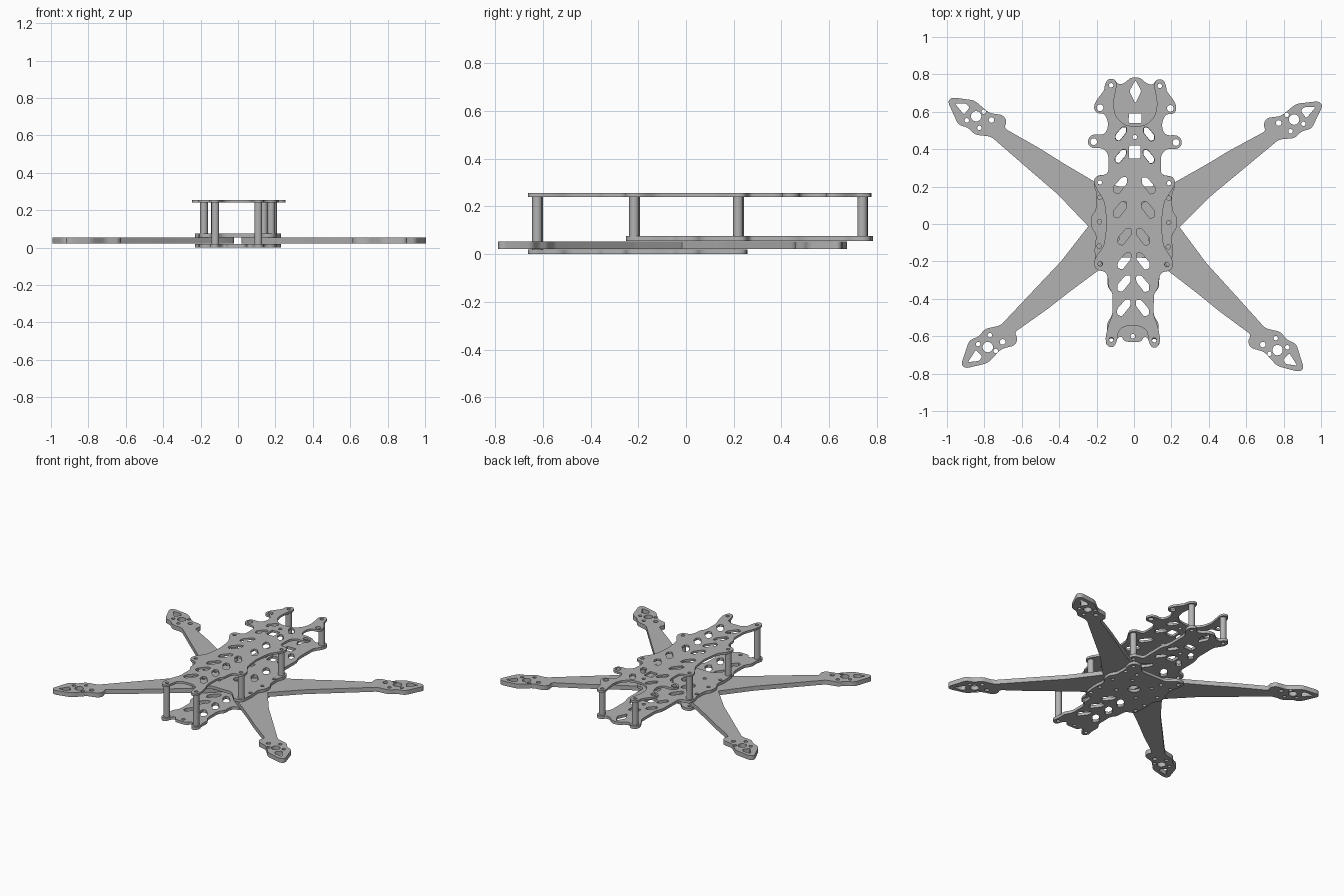
import bpy
from math import sin, cos, pi, radians
from mathutils import Vector, Matrix

cube = bpy.data.objects.get("Cube")
if cube:
    bpy.data.objects.remove(cube, do_unlink=True)

grey = bpy.data.materials.new("carbon_grey")
grey.use_nodes = True
colour = (0.45, 0.45, 0.45, 1)
grey.diffuse_color = colour
grey.node_tree.nodes["Principled BSDF"].inputs["Base Color"].default_value = colour

TWIST = Matrix.Rotation(radians(-0.6), 2)   # the whole frame sits slightly turned


def rounded(points, r=0.025, steps=5):
    """Closed outline with every corner filleted."""
    pts = [Vector(p) for p in points]
    out = []
    for i, p in enumerate(pts):
        a, b = pts[i - 1] - p, pts[(i + 1) % len(pts)] - p
        a = p + a.normalized() * min(r, a.length * 0.48)
        b = p + b.normalized() * min(r, b.length * 0.48)
        for k in range(steps + 1):
            t = k / steps
            out.append(a * (1 - t) ** 2 + p * (2 * t * (1 - t)) + b * t * t)
    return out


def circle(x, y, r=0.012, n=16):
    return [Vector((x + r * cos(2 * pi * i / n), y + r * sin(2 * pi * i / n))) for i in range(n)]


def flip(points):
    return [Vector((-p[0], p[1])) for p in reversed(points)]


def symmetric(half):
    return half + [(-x, y) for x, y in reversed(half) if x > 0]


def slot(x, y, s=1.0):
    """Slanted lightening slot."""
    shape = [(-.035, .012), (-.035, .045), (-.008, .045), (.035, -.005), (.035, -.035), (.01, -.045)]
    return rounded([(x + px * s, y + py * s) for px, py in shape], 0.008, 2)


def box(x, y, w, h):
    return rounded([(x - w, y - h), (x + w, y - h), (x + w, y + h), (x - w, y + h)], 0.006, 2)


def both(loops):
    return loops + [flip(l) for l in loops]


def sheet(name, loops, z0, z1):
    """Extruded plate: first loop is the outline, the others are holes."""
    curve = bpy.data.curves.new(name, 'CURVE')
    curve.dimensions = '2D'
    curve.fill_mode = 'BOTH'
    curve.extrude = (z1 - z0) / 2
    for loop in loops:
        spline = curve.splines.new('POLY')
        spline.points.add(len(loop) - 1)
        for point, p in zip(spline.points, loop):
            q = TWIST @ Vector(p)
            point.co = (q.x, q.y, 0, 1)
        spline.use_cyclic_u = True
    curve.materials.append(grey)
    ob = bpy.data.objects.new(name, curve)
    bpy.context.collection.objects.link(ob)
    ob.location.z = (z0 + z1) / 2
    bpy.ops.object.select_all(action='DESELECT')
    ob.select_set(True)
    bpy.context.view_layer.objects.active = ob
    bpy.ops.object.convert(target='MESH')
    ob = bpy.context.object
    bpy.ops.object.shade_smooth_by_angle(angle=radians(30))
    return ob


# Shared centre section of the two lower plates
waist = [(.21, .255), (.218, .2), (.2, .16), (.205, .07), (.23, .04), (.23, -.02),
         (.2, -.06), (.21, -.14), (.2, -.24), (.15, -.255)]
waist_holes = [circle(.185, y) for y in (.22, .14, .01, -.12, -.21)]

# Bottom plate
bottom = symmetric([(0, .2), (.1, .2), (.15, .255)] + waist + [
    (.138, -.28), (.138, -.34), (.11, -.37), (.11, -.49), (.14, -.53), (.135, -.59),
    (.148, -.63), (.13, -.66), (.1, -.66), (.083, -.61), (.06, -.6), (.045, -.63), (0, -.63)])
sheet("bottom_plate", [rounded(bottom), circle(0, 0, .04), circle(0, -.6)] + both(
    waist_holes + [slot(.05, -.45), slot(.05, -.32), slot(.05, -.2), circle(.115, -.625),
                   circle(.08, .08), circle(.08, -.08), circle(.1, .15)]), 0, .02)

# Middle plate
middle = symmetric([
    (0, .785), (.03, .78), (.06, .75), (.095, .745), (.112, .775), (.148, .775), (.165, .74),
    (.15, .7), (.12, .66), (.12, .5), (.14, .45), (.14, .265)] + waist + [(.08, -.18), (0, -.18)])
diamond = rounded([(0, .77), (.032, .71), (0, .645), (-.032, .71)], 0.012)
sheet("middle_plate", [rounded(middle), diamond, box(0, .565, .034, .026), circle(0, .465),
                       box(0, .385, .03, .035), circle(0, 0, .03)] + both(
    waist_holes + [circle(.13, .74), slot(.075, .48, .8), slot(.075, .36, .8),
                   slot(.075, .205), slot(.075, .075), circle(.09, -.08)]), .055, .075)

# Top plate with forked back and notched front
top = symmetric([
    (0, .52), (.06, .53), (.105, .575), (.118, .64), (.108, .7), (.098, .745), (.112, .775),
    (.148, .775), (.165, .74), (.165, .715), (.215, .65), (.222, .61), (.2, .588), (.165, .59),
    (.145, .55), (.145, .51), (.165, .475), (.225, .478), (.25, .455), (.25, .42), (.225, .402),
    (.17, .405), (.14, .37), (.14, .265), (.205, .255), (.22, .225), (.205, .19), (.16, .12),
    (.145, .0), (.16, -.12), (.205, -.18), (.215, -.22), (.195, -.25), (.15, -.255),
    (.135, -.29), (.135, -.34), (.11, -.37), (.11, -.49), (.132, -.54), (.148, -.62),
    (.132, -.66), (.1, -.66), (.082, -.62), (.078, -.57), (.04, -.545), (0, -.545)])
sheet("top_plate", [rounded(top), circle(0, .465), box(0, .385, .03, .035)] + both(
    [slot(.075, y, .85) for y in (.48, .36)] + [slot(.075, y) for y in (.205, .075)]
    + [slot(.05, y) for y in (-.07, -.2, -.32, -.45)]
    + [circle(.13, .74), circle(.188, .62, .018), circle(.22, .438, .018), circle(.185, .22),
       circle(.178, -.215), circle(.115, -.62)]), .24, .255)

# Arm with its motor pad; the front arms are the back ones mirrored and swept
arm = rounded([
    (.03, .1), (.12, .17), (.25, .245), (.38, .32), (.51, .4), (.7, .505), (.685, .54),
    (.705, .575), (.78, .585), (.86, .652), (.98, .667), (1.003, .645), (.945, .52), (.89, .505),
    (.855, .468), (.77, .46), (.57, .29), (.41, .155), (.22, -.04), (.12, -.1), (.03, -.1)], 0.022)
pad_slot = rounded([(.885, .615), (.915, .575), (.965, .635), (.905, .635)], 0.01)
arm_loops = [arm, pad_slot, circle(.85, .567, .028), circle(.768, .548, .015),
             circle(.832, .505), circle(.81, .592), circle(.9, .545)]
sweep = Matrix.Rotation(radians(-7), 2)
front_loops = [[sweep @ Vector((p.x, -p.y)) for p in loop] for loop in arm_loops]
for end, loops in (("back", arm_loops), ("front", front_loops)):
    sheet(end + "_left_arm", loops, .022, .053)
    sheet(end + "_right_arm", [flip(l) for l in loops], .022, .053)

# Hollow standoffs
for x, y, z in ((.115, -.622, .02), (.18, -.215, .075), (.185, .22, .075), (.13, .74, .075)):
    for side in (1, -1):
        sheet("standoff", [circle(side * x, y, .021, 24), circle(side * x, y, .012)], z, .24)
